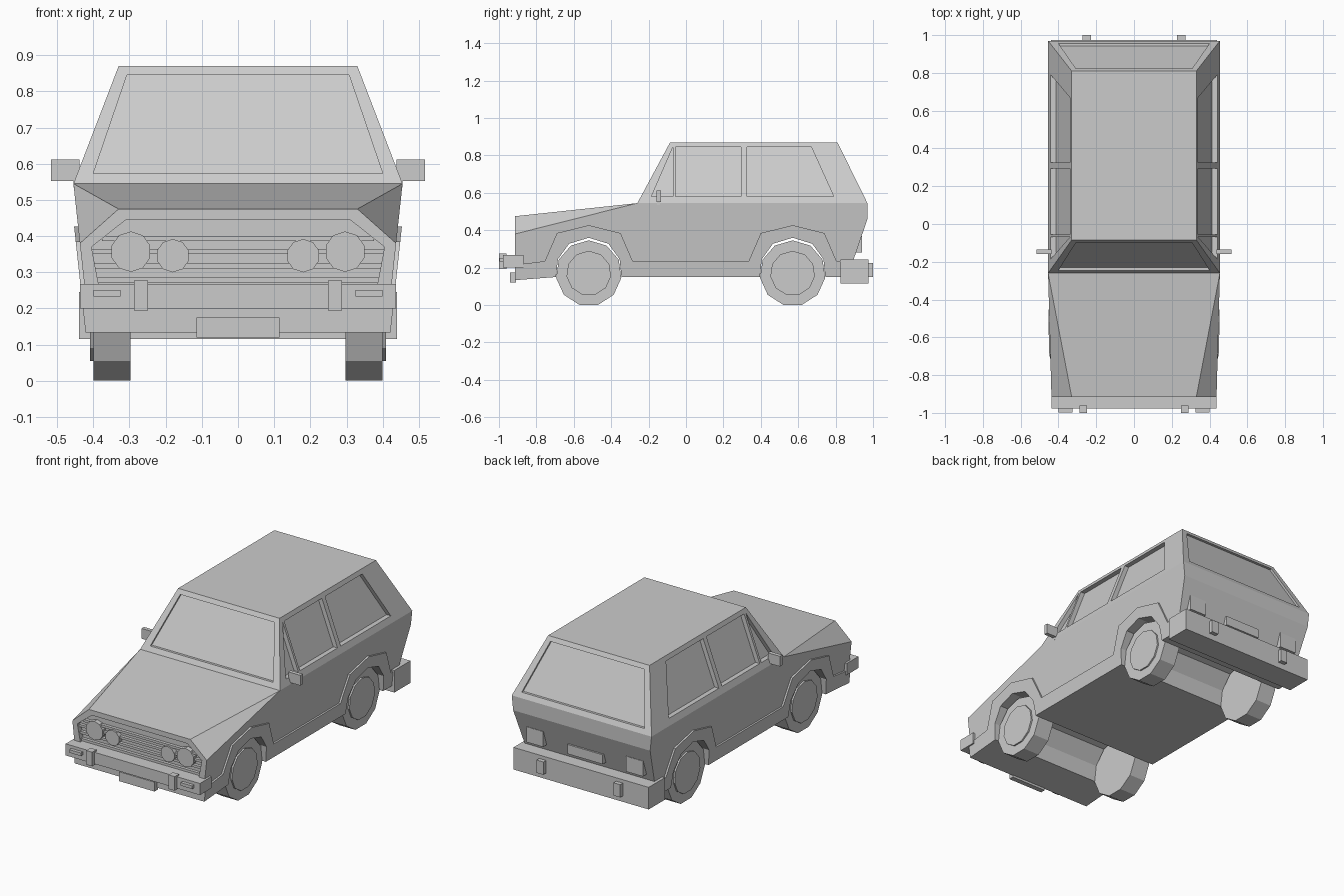
import bpy, bmesh
from math import sin, cos, pi

if "Cube" in bpy.data.objects:
    bpy.data.objects.remove(bpy.data.objects["Cube"])


def add_loft(bm, a, b):
    """Closed solid between two matching outlines."""
    va, vb = [bm.verts.new(p) for p in a], [bm.verts.new(p) for p in b]
    n = len(va)
    bm.faces.new(va)
    bm.faces.new(vb[::-1])
    for i in range(n):
        j = (i + 1) % n
        bm.faces.new((va[j], va[i], vb[i], vb[j]))


def finish(name, bm, mirror=False):
    bmesh.ops.recalc_face_normals(bm, faces=bm.faces)
    me = bpy.data.meshes.new(name)
    bm.to_mesh(me)
    bm.free()
    ob = bpy.data.objects.new(name, me)
    bpy.context.collection.objects.link(ob)
    if mirror:
        ob.modifiers.new("mirror", 'MIRROR')
    return ob


def loft(name, a, b, mirror=False):
    bm = bmesh.new()
    add_loft(bm, a, b)
    return finish(name, bm, mirror)


def box(name, x, y, z, mirror=False):
    def ring(yy):
        return [(x[0], yy, z[0]), (x[1], yy, z[0]), (x[1], yy, z[1]), (x[0], yy, z[1])]
    return loft(name, ring(y[0]), ring(y[1]), mirror)


def circle(r, n, a0):
    return [(r * cos(a0 + 2 * pi * i / n), r * sin(a0 + 2 * pi * i / n)) for i in range(n)]


WHEELS = {"front": -0.52, "rear": 0.57}


def side_x(z):
    return 0.396 + 0.108 * z


# Lower edge of the body side, from back to front, with the wheel arches
arch = [(0.175, .15), (0.165, .245), (0.105, .328), (0, .36),
        (-0.105, .328), (-0.165, .245), (-0.175, .15)]
lower = [(0.86, .15)]
for c in (WHEELS["rear"], WHEELS["front"]):
    lower += [(c + y, z) for y, z in arch]
lower.append((-0.915, .133))

# Body shell: sides, bonnet and cabin in one closed mesh
outline = [(-0.915, .38), (-0.26, .545), (0.97, .545), (0.97, .46), (0.895, .24)] + lower
bm = bmesh.new()
R = [bm.verts.new((side_x(z), y, z)) for y, z in outline]
L = [bm.verts.new((-side_x(z), y, z)) for y, z in outline]
HR, HL = [bm.verts.new((s * 0.33, -0.915, .475)) for s in (1, -1)]
roof = [bm.verts.new(p) for p in ((.33, -.085, .87), (.33, .81, .87),
                                  (-.33, .81, .87), (-.33, -.085, .87))]
bm.faces.new(R)
bm.faces.new(L[::-1])
for i in range(2, len(R) - 1):
    bm.faces.new((R[i], R[i + 1], L[i + 1], L[i]))
bm.faces.new((HL, HR, R[1], L[1]))
bm.faces.new((HR, R[0], R[1]))
bm.faces.new((HL, L[1], L[0]))
bm.faces.new((R[0], HR, HL, L[0], L[-1], R[-1]))
belt = [R[1], R[2], L[2], L[1]]
bm.faces.new(roof)
for i in range(4):
    j = (i + 1) % 4
    bm.faces.new((belt[i], belt[j], roof[j], roof[i]))
body = finish("car_body", bm)

# Recess cutter: windows, windscreen, rear window and grille opening
bm = bmesh.new()
windows = [
    [(-.185, .58), (-.07, .58), (-.07, .845)],
    [(-.055, .58), (.295, .58), (.295, .845), (-.055, .845)],
    [(.325, .58), (.79, .58), (.67, .845), (.325, .845)],
]


def rise(z):
    return (z - .545) / .325


for s in (1, -1):
    for w in windows:
        add_loft(bm, *[[(s * (.455 - .125 * rise(z) + d), y, z) for y, z in w]
                       for d in (-.028, .05)])
screen = [(-.40, .573), (.40, .573), (.307, .845), (-.307, .845)]
add_loft(bm, *[[(x, -.26 + .175 * rise(z) + d, z) for x, z in screen] for d in (.015, -.05)])
add_loft(bm, *[[(x, .97 - .16 * rise(z) + d, z) for x, z in screen] for d in (-.015, .05)])
grille = [(-.385, .265), (.385, .265), (.405, .37), (.31, .445), (-.31, .445), (-.405, .37)]
add_loft(bm, *[[(x, y, z) for x, z in grille] for y in (-.885, -.96)])
cutter = finish("recess_cutter", bm)
cutter.hide_render = True
cutter.hide_viewport = True
cut = body.modifiers.new("recesses", 'BOOLEAN')
cut.operation = 'DIFFERENCE'
cut.solver = 'EXACT'
cut.object = cutter

# Grille slats
for i, z in enumerate((.278, .318, .357, .393)):
    h = .387 + (z - .265) * .19 if z < .37 else .405 - (z - .37) * 1.27
    box(f"grille_slat_{i + 1}", (-h, h), (-.903, -.88), (z - .007, z + .007))

# Headlights
for name, x, z, r in (("outer_headlights", .296, .357, .056), ("inner_headlights", .18, .346, .046)):
    pts = circle(r, 10, pi / 10)
    loft(name, *[[(x + u, y, z + v) for u, v in pts] for y in (-.912, -.88)], mirror=True)

# Lower side cladding with wheel arch flares
top = [(-0.915, .215), (-0.78, .235)]
for c in (WHEELS["front"], WHEELS["rear"]):
    top += [(c + y, z) for y, z in ((-.235, .235), (-.17, .385), (0, .427), (.17, .385), (.235, .235))]
top = top[:1] + top[2:] + [(.88, .235)]
clad = top + lower
loft("side_cladding", *[[(side_x(z) + d, y, z) for y, z in clad] for d in (-.02, .011)], mirror=True)

# Wheels and hubs
for name, c in WHEELS.items():
    for part, r, n, x0, x1 in (("wheels", .176, 11, .297, .40), ("hubs", .12, 11, .39, .409)):
        pts = circle(r, n, pi / 2)
        loft(f"{name}_{part}", *[[(x, c + u, .17 + v) for u, v in pts] for x in (x0, x1)], mirror=True)

# Front bumper with overriders, indicators and plate
box("front_bumper", (-.437, .437), (-.978, -.87), (.2, .268))
box("front_overriders", (.249, .288), (-1.0, -.96), (.194, .277), True)
box("front_indicators", (.325, .40), (-.997, -.96), (.233, .251), True)
box("front_plate", (-.115, .115), (-.94, -.91), (.12, .175))

# Rear bumper with overriders, tail lights and plate
box("rear_bumper", (-.44, .44), (.825, .975), (.115, .245))
box("rear_overriders", (.228, .272), (.96, 1.0), (.15, .225), True)
box("tail_lights", (.27, .38), (.88, .942), (.28, .37), True)
box("rear_plate", (-.115, .115), (.88, .938), (.28, .335))

# Door mirrors on short stems
box("door_mirrors", (.438, .517), (-.158, -.135), (.552, .612), True)
box("mirror_stems", (.42, .455), (-.155, -.14), (.535, .565), True)
